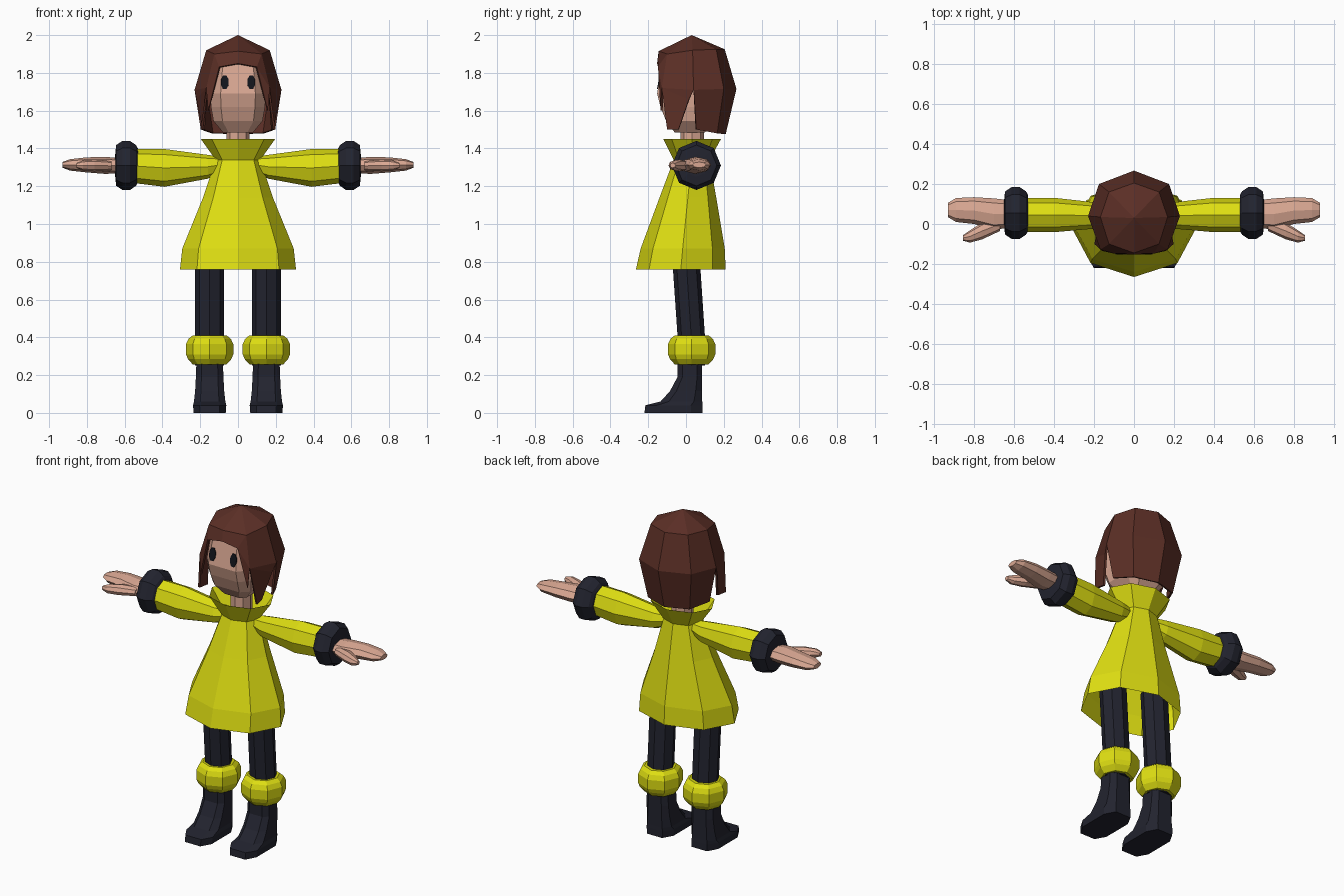
import bpy, bmesh, math
from mathutils import Vector

if "Cube" in bpy.data.objects:
    bpy.data.objects.remove(bpy.data.objects["Cube"])


def material(name, r, g, b):
    m = bpy.data.materials.new(name)
    m.diffuse_color = (r, g, b, 1)
    m.use_nodes = True
    m.node_tree.nodes["Principled BSDF"].inputs["Base Color"].default_value = m.diffuse_color
    return m


YELLOW = material("yellow cloth", 0.73, 0.73, 0.006)
DARK = material("dark navy", 0.016, 0.017, 0.028)
SKIN = material("skin", 0.70, 0.39, 0.29)
HAIR = material("brown hair", 0.105, 0.028, 0.019)
BLACK = material("eye black", 0.006, 0.007, 0.011)


def make(name, bm, mat, mirror=False):
    bmesh.ops.recalc_face_normals(bm, faces=bm.faces)
    me = bpy.data.meshes.new(name)
    bm.to_mesh(me)
    bm.free()
    me.materials.append(mat)
    ob = bpy.data.objects.new(name, me)
    bpy.context.collection.objects.link(ob)
    if mirror:
        ob.modifiers.new("mirror", 'MIRROR')
    return ob


def loft(name, rings, mat, caps=True, mirror=False):
    """Skin a list of equal-length point rings."""
    bm = bmesh.new()
    rows = [[bm.verts.new(p) for p in r] for r in rings]
    n = len(rows[0])
    for a, b in zip(rows, rows[1:]):
        for i in range(n):
            j = (i + 1) % n
            bm.faces.new((a[i], a[j], b[j], b[i]))
    if caps:
        bm.faces.new(rows[0])
        bm.faces.new(rows[-1])
    return make(name, bm, mat, mirror)


def octagon(turn=0.0):
    return [(math.cos(math.tau * i / 8 + turn), math.sin(math.tau * i / 8 + turn)) for i in range(8)]


def flat_ring(z, x, half, front, back):
    """Horizontal octagon from half width and front/back extents."""
    c, r = (front + back) / 2, (back - front) / 2
    return [(x + half * u, c + r * v, z) for u, v in octagon()]


def box_ring(z, x, half, front, back, f=0.6):
    """Horizontal rectangle with cut corners."""
    c, r = (front + back) / 2, (back - front) / 2
    pts = [(1, -f), (1, f), (f, 1), (-f, 1), (-1, f), (-1, -f), (-f, -1), (f, -1)]
    return [(x + half * u, c + r * v, z) for u, v in pts]


def side_ring(x, y, z, ry, rz):
    """Octagon across the x axis."""
    return [(x, y + ry * u, z + rz * v) for u, v in octagon()]


# Coat with flared collar, open at hem and neck
loft("coat", [flat_ring(z, 0, h, f, b) for z, h, f, b in (
    (0.76, 0.307, -0.265, 0.21), (0.87, 0.295, -0.24, 0.205), (1.14, 0.185, -0.14, 0.16),
    (1.34, 0.118, -0.065, 0.125), (1.45, 0.197, -0.12, 0.185))], YELLOW, caps=False)

# Sleeves, cuffs, hands and thumbs
loft("sleeves", [side_ring(*r) for r in (
    (0.08, 0.04, 1.315, 0.04, 0.04), (0.16, 0.042, 1.303, 0.062, 0.063),
    (0.39, 0.045, 1.297, 0.085, 0.1), (0.56, 0.045, 1.308, 0.085, 0.09))], YELLOW, mirror=True)
loft("cuffs", [side_ring(x, 0.055, 1.31, r, r) for x, r in (
    (0.53, 0.09), (0.54, 0.108), (0.572, 0.13), (0.612, 0.13), (0.645, 0.108), (0.65, 0.06))],
    DARK, mirror=True)
loft("hands", [side_ring(*r) for r in (
    (0.63, 0.05, 1.31, 0.07, 0.04), (0.70, 0.05, 1.31, 0.078, 0.045),
    (0.80, 0.067, 1.313, 0.067, 0.04), (0.89, 0.07, 1.313, 0.06, 0.03),
    (0.93, 0.07, 1.313, 0.036, 0.015))], SKIN, mirror=True)
loft("thumbs", [side_ring(*r) for r in (
    (0.67, 0.0, 1.308, 0.035, 0.025), (0.76, -0.035, 1.31, 0.042, 0.031),
    (0.82, -0.062, 1.31, 0.031, 0.027), (0.855, -0.07, 1.31, 0.014, 0.013))], SKIN, mirror=True)

# Legs, knee puffs and boots
loft("legs", [flat_ring(z, 0.15, 0.077, f, b) for z, f, b in (
    (0.25, -0.04, 0.1), (0.41, -0.045, 0.1), (0.92, -0.08, 0.066))], DARK, mirror=True)
loft("knee_puffs", [flat_ring(z, 0.15, r, 0.03 - r, 0.03 + r) for z, r in (
    (0.255, 0.088), (0.285, 0.115), (0.31, 0.125), (0.365, 0.125), (0.392, 0.112), (0.41, 0.09))],
    YELLOW, mirror=True)
loft("boots", [box_ring(z, 0.15, h, f, b) for z, h, f, b in (
    (0.27, 0.07, -0.045, 0.085), (0.19, 0.073, -0.045, 0.085), (0.115, 0.077, -0.085, 0.085),
    (0.06, 0.083, -0.135, 0.086), (0.04, 0.088, -0.215, 0.087), (0.0, 0.085, -0.22, 0.087))],
    DARK, mirror=True)

# Neck and head
loft("neck", [flat_ring(z, 0, 0.06, -0.03, 0.095) for z in (1.32, 1.56)], SKIN)
loft("head", [box_ring(z, 0, h, f, b, 0.63) for z, h, f, b in (
    (1.485, 0.08, -0.06, 0.1), (1.545, 0.13, -0.105, 0.14), (1.62, 0.143, -0.135, 0.17),
    (1.69, 0.146, -0.153, 0.19), (1.84, 0.128, -0.125, 0.16), (1.91, 0.08, -0.06, 0.11))], SKIN)

# Eyes: thin oval plates tilted with the face
tilt = math.radians(10.5)
up, out = Vector((0, math.sin(tilt), math.cos(tilt))), Vector((0, -math.cos(tilt), math.sin(tilt)))
mid = Vector((0.07, -0.142, 1.75))
loft("eyes", [[mid + Vector((0.022 * u, 0, 0)) + up * (0.04 * v) + out * d
               for u, v in octagon(math.pi / 8)] for d in (-0.003, 0.005)], BLACK, mirror=True)

# Hair: half a faceted shell, mirrored and thickened
points = dict(
    top=(0, 0.03, 2.0),
    t0=(0, -0.145, 1.915), t1=(0.125, -0.1, 1.9), t2=(0.168, 0.035, 1.92),
    t3=(0.125, 0.16, 1.925), t4=(0, 0.205, 1.925),
    m1=(0.168, -0.128, 1.72), m2=(0.23, 0.04, 1.71), m3=(0.175, 0.2, 1.715), m4=(0, 0.267, 1.715),
    b2=(0.197, 0.055, 1.5), b3=(0.14, 0.165, 1.48), b4=(0, 0.21, 1.475),
    f0=(0, -0.153, 1.85), f1=(0.1, -0.148, 1.832),
    l1=(0.158, -0.135, 1.6), l2=(0.198, -0.1, 1.5), l3=(0.187, -0.04, 1.5), l4=(0.22, 0.015, 1.66))
faces = ("top t0 t1", "top t1 t2", "top t2 t3", "top t3 t4",
         "t1 m1 m2 t2", "t2 m2 m3 t3", "t3 m3 m4 t4", "m2 b2 b3 m3", "m3 b3 b4 m4",
         "t0 f0 f1 t1", "t1 f1 m1", "f1 l1 m1",        # fringe and front lock
         "m1 l2 l3 l4", "m1 l4 m2")                    # side lock
bm = bmesh.new()
v = {k: bm.verts.new(p) for k, p in points.items()}
for f in faces:
    bm.faces.new([v[k] for k in f.split()])
hair = make("hair", bm, HAIR, mirror=True)
solid = hair.modifiers.new("thickness", 'SOLIDIFY')
solid.thickness = 0.012
solid.offset = -1
